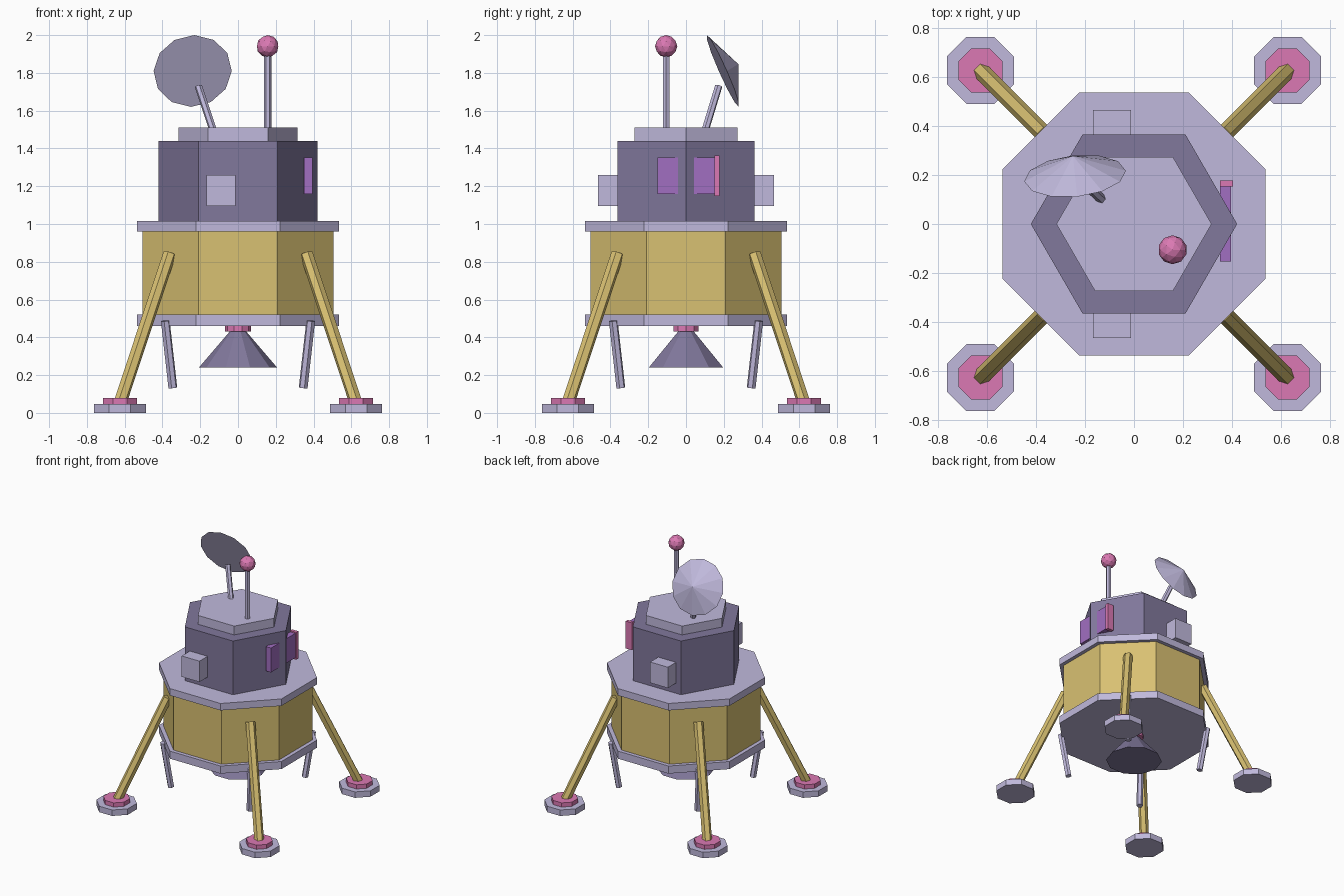
import bpy, bmesh
from math import pi, cos, sin, radians
from mathutils import Vector, Matrix, Euler

cube = bpy.data.objects.get("Cube")
if cube:
    bpy.data.objects.remove(cube)


def material(name, rgb):
    """Flat material from 8-bit sRGB values."""
    lin = [((c / 255 + 0.055) / 1.055) ** 2.4 for c in rgb] + [1.0]
    mat = bpy.data.materials.new(name)
    mat.use_nodes = True
    mat.diffuse_color = lin
    mat.node_tree.nodes["Principled BSDF"].inputs["Base Color"].default_value = lin
    return mat


LAVENDER = material("pale lavender", (192, 185, 220))
SLATE = material("slate purple", (129, 120, 156))
GOLD = material("gold foil", (217, 193, 114))
PINK = material("pink", (219, 121, 179))
VIOLET = material("violet", (161, 110, 193))


def finish(name, bm, mat, matrix=Matrix()):
    bmesh.ops.recalc_face_normals(bm, faces=bm.faces)
    bm.transform(matrix)
    mesh = bpy.data.meshes.new(name)
    bm.to_mesh(mesh)
    bm.free()
    mesh.materials.append(mat)
    obj = bpy.data.objects.new(name, mesh)
    bpy.context.collection.objects.link(obj)
    return obj


def frustum(name, mat, sides, r0, r1, z0, z1, turn=0.0, matrix=Matrix()):
    """Closed straight-sided solid; a zero top radius makes a point."""
    bm = bmesh.new()

    def ring(r, z):
        if r == 0:
            return [bm.verts.new((0, 0, z))] * sides
        angles = [turn + 2 * pi * i / sides for i in range(sides)]
        return [bm.verts.new((r * cos(a), r * sin(a), z)) for a in angles]

    low, high = ring(r0, z0), ring(r1, z1)
    for i in range(sides):
        j = (i + 1) % sides
        quad = [low[i], low[j], high[j], high[i]]
        bm.faces.new(list(dict.fromkeys(quad)))
    bm.faces.new(low[::-1])
    if r1 > 0:
        bm.faces.new(high)
    return finish(name, bm, mat, matrix)


def rod(name, mat, start, end, radius, sides=6):
    start, end = Vector(start), Vector(end)
    axis = end - start
    place = Matrix.Translation(start) @ axis.to_track_quat("Z", "Y").to_matrix().to_4x4()
    return frustum(name, mat, sides, radius, radius, 0, axis.length, matrix=place)


def box(name, mat, low, high):
    low, high = Vector(low), Vector(high)
    bm = bmesh.new()
    bmesh.ops.create_cube(bm, size=1)
    place = Matrix.Translation((low + high) / 2) @ Matrix.Diagonal((*(high - low), 1))
    return finish(name, bm, mat, place)


EIGHTH = pi / 8  # turns an octagon so flat sides face the axes

# Descent stage
frustum("lower_deck", LAVENDER, 8, 0.58, 0.58, 0.46, 0.52, EIGHTH)
frustum("descent_body", GOLD, 8, 0.548, 0.548, 0.52, 0.96, EIGHTH)
frustum("upper_deck", LAVENDER, 8, 0.58, 0.58, 0.96, 1.015, EIGHTH)

# Engine
frustum("engine_collar", PINK, 10, 0.07, 0.07, 0.43, 0.46)
frustum("engine_nozzle", SLATE, 10, 0.207, 0.04, 0.24, 0.435)

# Cabin with roof, side boxes, window and hatch strip
frustum("cabin", SLATE, 6, 0.42, 0.42, 1.015, 1.44)
frustum("cabin_roof", LAVENDER, 6, 0.316, 0.316, 1.44, 1.51)
box("front_equipment_box", LAVENDER, (-0.167, -0.465, 1.095), (-0.012, -0.3, 1.26))
box("back_equipment_box", LAVENDER, (-0.167, 0.3, 1.095), (-0.012, 0.465, 1.26))
box("window", VIOLET, (0.35, -0.152, 1.16), (0.395, 0.152, 1.353))
box("window_strip", PINK, (0.35, 0.152, 1.147), (0.403, 0.178, 1.363))

# Antenna mast with ball
rod("antenna_mast", LAVENDER, (0.157, -0.105, 1.5), (0.157, -0.105, 1.91), 0.02)
bm = bmesh.new()
bmesh.ops.create_icosphere(bm, subdivisions=2, radius=0.059)
finish("antenna_ball", bm, PINK, Matrix.Translation((0.157, -0.105, 1.941)))

# Dish on a slanted boom
rod("dish_boom", LAVENDER, (-0.13, 0.1, 1.49), (-0.21, 0.173, 1.73), 0.02)
tilt = Euler((radians(-66), 0, radians(6))).to_matrix().to_4x4()
frustum("dish", LAVENDER, 12, 0.208, 0, 0, 0.09,
        matrix=Matrix.Translation((-0.24, 0.195, 1.81)) @ tilt)

# Four diagonal legs with feet and short probes
for side, sx in (("left", 1), ("right", -1)):
    for end, sy in (("front", -1), ("back", 1)):
        tag = f"{end}_{side}"
        rod(f"{tag}_leg", GOLD, (sx * 0.362, sy * 0.362, 0.842),
            (sx * 0.622, sy * 0.622, 0.06), 0.035)
        rod(f"{tag}_probe", LAVENDER, (sx * 0.385, sy * 0.385, 0.487),
            (sx * 0.345, sy * 0.345, 0.133), 0.024)
        at = Matrix.Translation((sx * 0.625, sy * 0.625, 0))
        frustum(f"{tag}_foot_pad", LAVENDER, 8, 0.148, 0.148, 0, 0.047, EIGHTH, at)
        frustum(f"{tag}_foot_cap", PINK, 8, 0.097, 0.097, 0.047, 0.08, EIGHTH, at)
